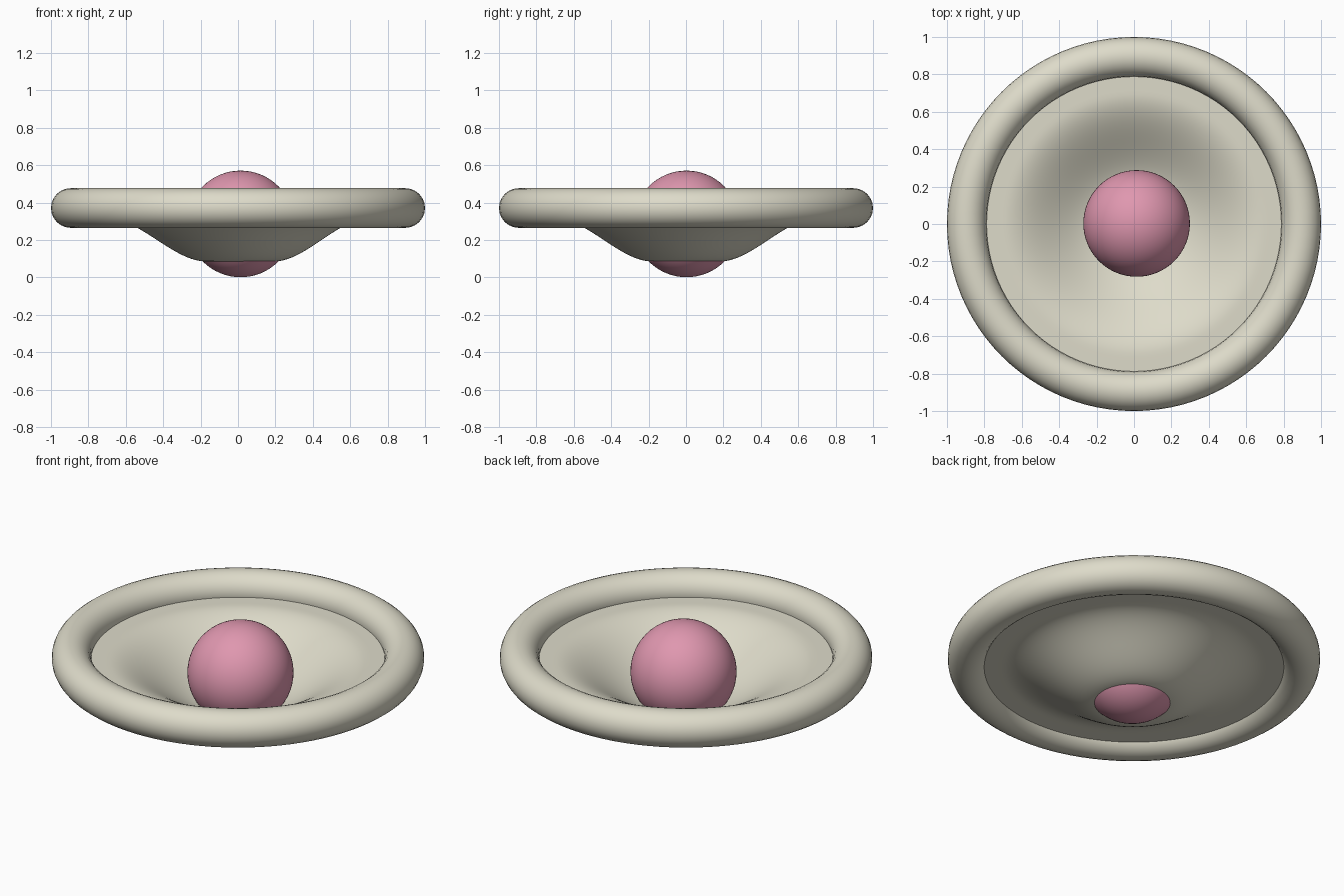
import bpy, bmesh, math

if "Cube" in bpy.data.objects:
    bpy.data.objects.remove(bpy.data.objects["Cube"])


def material(name, rgb):
    m = bpy.data.materials.new(name)
    m.diffuse_color = (*rgb, 1)
    m.use_nodes = True
    m.node_tree.nodes["Principled BSDF"].inputs["Base Color"].default_value = m.diffuse_color
    return m


cream = material("cream", (0.73, 0.71, 0.59))
pink = material("pink", (0.74, 0.31, 0.43))


def finish(obj, name, mat):
    obj.name = name
    obj.data.materials.append(mat)
    for p in obj.data.polygons:
        p.use_smooth = True


# Round tube rim
bpy.ops.mesh.primitive_torus_add(major_radius=0.894, minor_radius=0.106,
                                 major_segments=96, minor_segments=24,
                                 location=(0, 0, 0.371))
finish(bpy.context.object, "rim", cream)

# Ball pressing through the sheet
bpy.ops.mesh.primitive_uv_sphere_add(segments=64, ring_count=32, radius=0.285,
                                     location=(0.014, 0.003, 0.286))
finish(bpy.context.object, "ball", pink)


# Sagging sheet: underside height follows a smooth step outward from the ball
def sag(r):
    t = min(max((r - 0.18) / 0.52, 0), 1)
    return 0.085 + 0.23 * t * t * (3 - 2 * t)


THICK, RINGS, SIDES = 0.045, 32, 96
radii = [0.12 + (0.85 - 0.12) * i / RINGS for i in range(RINGS + 1)]
profile = [(r, sag(r)) for r in radii] + [(r, sag(r) + THICK) for r in reversed(radii)]

bm = bmesh.new()
loops = []
for r, z in profile:
    dx = 0.014 * (1 - r / 0.85)          # dip is centred under the ball
    loops.append([bm.verts.new((dx + r * math.cos(a), r * math.sin(a), z))
                  for a in (2 * math.pi * k / SIDES for k in range(SIDES))])
for i, a in enumerate(loops):
    b = loops[(i + 1) % len(loops)]
    for k in range(SIDES):
        n = (k + 1) % SIDES
        bm.faces.new((a[k], a[n], b[n], b[k]))
bmesh.ops.recalc_face_normals(bm, faces=bm.faces)
mesh = bpy.data.meshes.new("sheet")
bm.to_mesh(mesh)
bm.free()
sheet = bpy.data.objects.new("sheet", mesh)
bpy.context.collection.objects.link(sheet)
finish(sheet, "sheet", cream)
